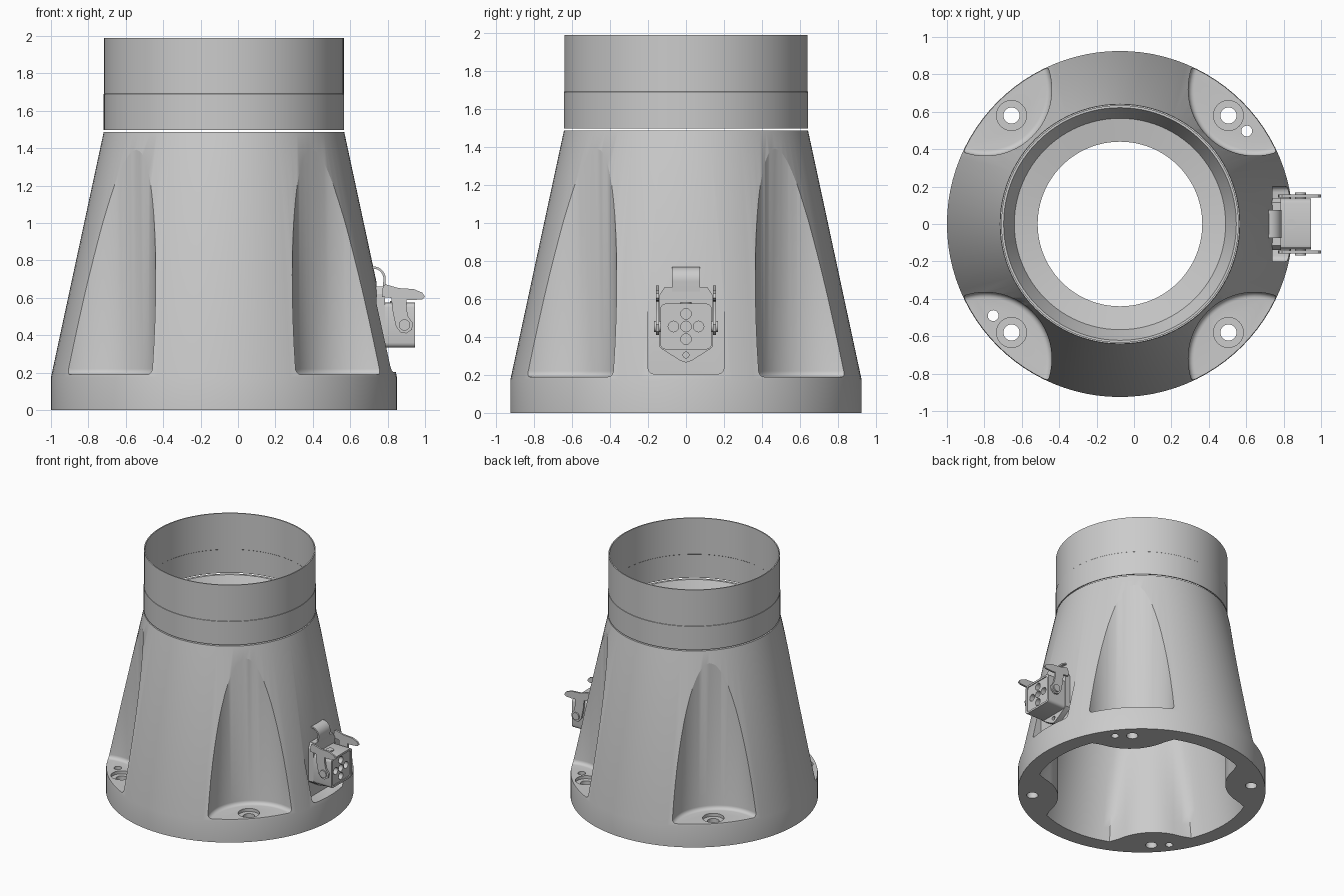
import bpy, bmesh, math
from mathutils import Matrix, Vector

if "Cube" in bpy.data.objects:
    bpy.data.objects.remove(bpy.data.objects["Cube"])

CX = -0.075   # axis of the turned parts
SEG = 96


def make(name, bm, angle=30):
    bmesh.ops.recalc_face_normals(bm, faces=bm.faces)
    me = bpy.data.meshes.new(name)
    bm.to_mesh(me)
    bm.free()
    ob = bpy.data.objects.new(name, me)
    bpy.context.collection.objects.link(ob)
    shade(ob, angle)
    return ob


def shade(ob, angle=30):
    bpy.ops.object.select_all(action='DESELECT')
    ob.select_set(True)
    bpy.context.view_layer.objects.active = ob
    bpy.ops.object.shade_smooth_by_angle(angle=math.radians(angle))


def revolve(name, rings):
    """Closed loop of rings (radius function or number, z) around the axis."""
    bm = bmesh.new()
    loops = []
    for r, z in rings:
        loop = []
        for i in range(SEG):
            a = 2 * math.pi * i / SEG
            rad = r(a, z) if callable(r) else r
            loop.append(bm.verts.new((CX + rad * math.cos(a), rad * math.sin(a), z)))
        loops.append(loop)
    for k in range(len(loops)):
        p, q = loops[k], loops[(k + 1) % len(loops)]
        for i in range(SEG):
            j = (i + 1) % SEG
            bm.faces.new((p[i], p[j], q[j], q[i]))
    return make(name, bm)


def cylinder(name, x, y, z0, z1, r, seg=32, bevel=0, axis='Z'):
    """Cylinder along z, x or y; z0..z1 is the span along that axis."""
    bm = bmesh.new()
    bmesh.ops.create_cone(bm, cap_ends=True, segments=seg, radius1=r, radius2=r, depth=z1 - z0,
                          matrix=Matrix.Translation((0, 0, (z0 + z1) / 2)))
    if bevel:
        edges = [e for e in bm.edges if all(abs(v.co.z - z0) < 1e-5 for v in e.verts)]
        bmesh.ops.bevel(bm, geom=edges, offset=bevel, segments=5, profile=0.5, affect='EDGES')
    for v in bm.verts:
        a, b, c = v.co
        if axis == 'Z':
            v.co = (x + a, y + b, c)
        elif axis == 'X':          # x, y arguments are y, z
            v.co = (c, x + a, y + b)
        else:                      # x, y arguments are x, z
            v.co = (x + a, c, y + b)
    return make(name, bm)


def box(name, lo, hi, bevel=0, seg=3):
    lo, hi = Vector(lo), Vector(hi)
    bm = bmesh.new()
    bmesh.ops.create_cube(bm, size=1)
    for v in bm.verts:
        v.co = [(lo[i] + hi[i]) / 2 + v.co[i] * (hi[i] - lo[i]) for i in range(3)]
    if bevel:   # round the edges running along x
        edges = [e for e in bm.edges if abs(e.verts[0].co.x - e.verts[1].co.x) > 1e-5]
        bmesh.ops.bevel(bm, geom=edges, offset=bevel, segments=seg, profile=0.5, affect='EDGES')
    return make(name, bm)


def prism(name, pts, a, b, axis):
    """Extrude an outline: axis 'Y' takes (x, z) points, 'X' takes (y, z)."""
    bm = bmesh.new()
    vs = [bm.verts.new((p, a, q) if axis == 'Y' else (a, p, q)) for p, q in pts]
    f = bm.faces.new(vs)
    res = bmesh.ops.extrude_face_region(bm, geom=[f])
    d = (0, b - a, 0) if axis == 'Y' else (b - a, 0, 0)
    bmesh.ops.translate(bm, vec=d, verts=[v for v in res['geom'] if isinstance(v, bmesh.types.BMVert)])
    return make(name, bm)


def cut(ob, cutters):
    bpy.ops.object.select_all(action='DESELECT')
    bpy.context.view_layer.objects.active = ob
    for c in cutters:
        m = ob.modifiers.new("cut", 'BOOLEAN')
        m.operation, m.solver, m.object = 'DIFFERENCE', 'EXACT', c
        bpy.ops.object.modifier_apply(modifier=m.name)
        bpy.data.objects.remove(c)
    shade(ob)


# Cavity wall: a cone that bulges inwards around the four corner pockets
PC, PR = 0.72, 0.355


def cavity(a, z):
    cone = 0.80 - 0.20 * z / 1.3
    phi = (a % (math.pi / 2)) - math.pi / 4
    d, r = PC * math.sqrt(2), PR + 0.035
    disc = r * r - (d * math.sin(phi)) ** 2
    if disc <= 0:
        return cone
    lobe = d * math.cos(phi) - math.sqrt(disc)
    k = 0.08
    h = max(k - abs(cone - lobe), 0) / k
    return min(cone, lobe) - h * h * k / 4


# Conical body with inner ledge
body = revolve("conical_housing", [
    (0.925, 0), (0.925, 0.175), (0.643, 1.487), (0.622, 1.487), (0.565, 1.36),
    (0.44, 1.34), (0.44, 1.29)] + [(cavity, 1.29 - 1.29 * i / 12) for i in range(13)])

# Corner pockets with bolt holes and counterbores, then dowel holes
cutters = []
for sx in (-1, 1):
    for sy in (-1, 1):
        cutters.append(cylinder("pocket_cutter", CX + sx * PC, sy * PC, 0.19, 1.6, PR, 80, 0.03))
        hx, hy = CX + sx * 0.58, sy * 0.58
        cutters.append(cylinder("counterbore_cutter", hx, hy, 0.165, 0.3, 0.08))
        cutters.append(cylinder("bolt_hole_cutter", hx, hy, -0.1, 0.3, 0.043))
for x, y in ((0.603, 0.497), (-0.753, -0.49)):
    cutters.append(cylinder("dowel_hole_cutter", x, y, -0.1, 0.3, 0.029, 24))
# Flat seat for the connector
cutters.append(box("seat_cutter", (0.74, -0.2, 0.205), (1.1, 0.2, 0.9), 0.03))
cut(body, cutters)

# Thin collar tube in two bands
revolve("collar_tube", [(0.643, 1.497), (0.643, 1.69), (0.641, 1.692), (0.641, 1.99),
                        (0.632, 1.99), (0.632, 1.692), (0.634, 1.69), (0.634, 1.497)])

# Connector flange with pointed lower end and screw hole
flange = prism("connector_flange", [
    (-0.14, 0.35), (-0.125, 0.335), (-0.03, 0.275), (0, 0.265), (0.03, 0.275), (0.125, 0.335),
    (0.14, 0.35), (0.14, 0.62), (0.115, 0.66), (-0.115, 0.66), (-0.14, 0.62)], 0.735, 0.785, 'X')
cut(flange, [cylinder("flange_hole_cutter", 0, 0.305, 0.76, 0.9, 0.016, 20, axis='X')])

# Connector block: rim, recessed face and five sockets
block = box("connector_block", (0.78, -0.135, 0.335), (0.945, 0.135, 0.575), 0.025)
block_cuts = [box("face_cutter", (0.938, -0.118, 0.35), (1.0, 0.118, 0.56), 0.02)]
for y, z in ((0, 0.455), (0, 0.521), (0, 0.389), (0.066, 0.455), (-0.066, 0.455)):
    block_cuts.append(cylinder("socket_cutter", y, z, 0.90, 1.0, 0.028, 20, axis='X'))
cut(block, block_cuts)
cylinder("top_screw", 0.84, 0, 0.56, 0.583, 0.028, 20)

# Curled spring tab above the connector
arc = [(math.radians(100 - 12 * i)) for i in range(10)]
outer = [(0.725 + 0.065 * math.cos(a), 0.70 + 0.068 * math.sin(a)) for a in arc]
inner = [(0.725 + 0.053 * math.cos(a), 0.70 + 0.056 * math.sin(a)) for a in reversed(arc)]
prism("spring_tab", outer + [(0.785, 0.64), (0.772, 0.64)] + inner, -0.075, 0.075, 'Y')

# Locking lever: side plates, hooked arms and pivots on both sides
for s, side in ((-1, "front"), (1, "back")):
    y0, y1 = s * 0.143, s * 0.158
    prism(f"lever_plate_{side}", [
        (0.77, 0.605), (0.775, 0.665), (0.79, 0.672), (0.86, 0.652), (0.94, 0.647), (0.985, 0.628),
        (1.0, 0.605), (0.985, 0.592), (0.93, 0.588), (0.87, 0.592), (0.82, 0.600)], y0, y1, 'Y')
    prism(f"lever_arm_{side}", [
        (0.82, 0.60), (0.825, 0.54), (0.835, 0.49), (0.845, 0.445), (0.87, 0.415), (0.90, 0.41),
        (0.93, 0.43), (0.935, 0.465), (0.91, 0.50), (0.90, 0.55), (0.90, 0.592)], y0, y1, 'Y')
    a, b = sorted((s * 0.13, s * 0.168))
    cylinder(f"lever_pivot_{side}", 0.89, 0.455, a, b, 0.03, 24, axis='Y')
